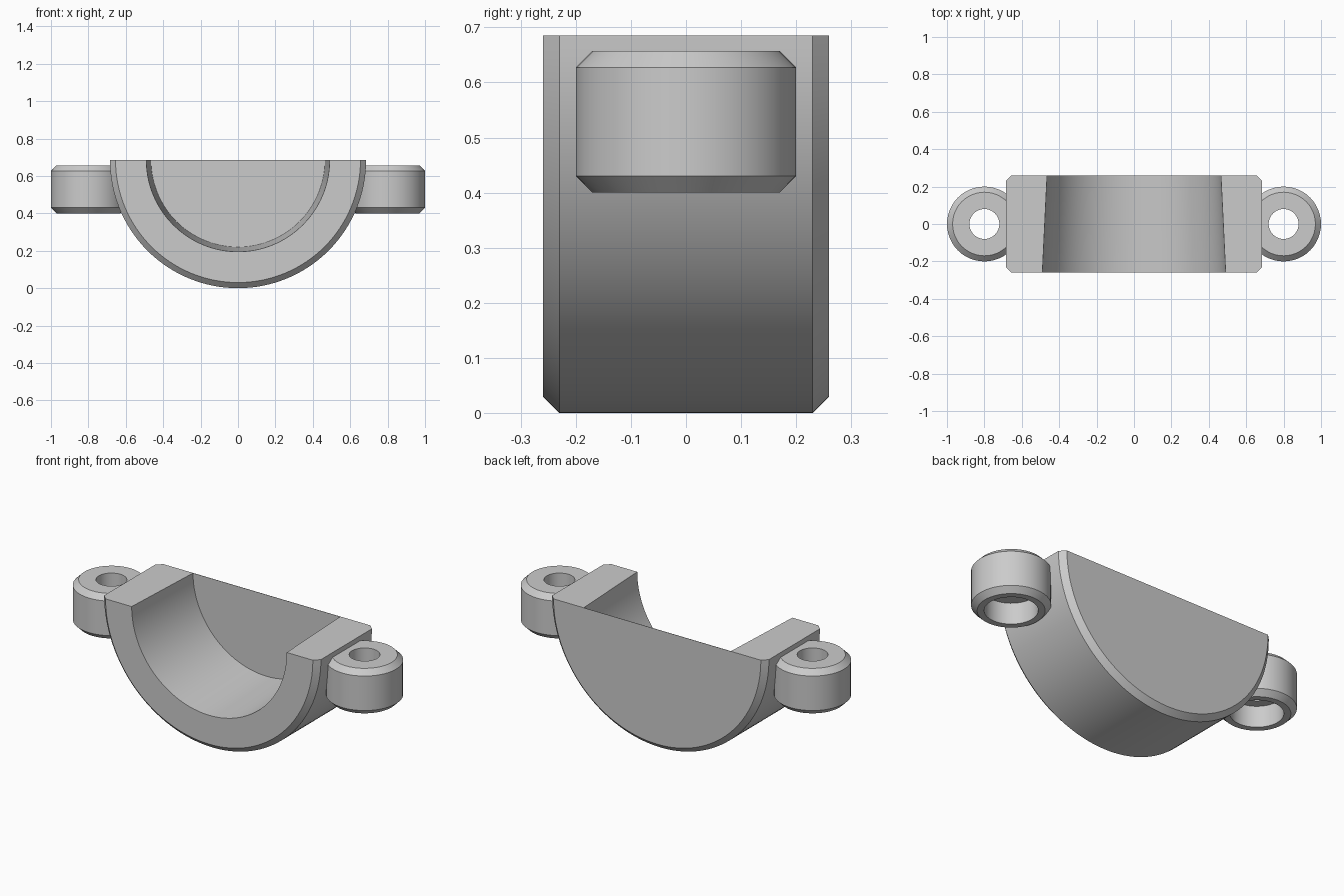
import bpy, bmesh, math
from mathutils import Matrix

if "Cube" in bpy.data.objects:
    bpy.data.objects.remove(bpy.data.objects["Cube"])

grey = bpy.data.materials.new("plain grey")
grey.use_nodes = True
COLOUR = (0.6, 0.6, 0.6, 1)
grey.diffuse_color = COLOUR
grey.node_tree.nodes["Principled BSDF"].inputs["Base Color"].default_value = COLOUR


def lathe(name, profile, start, sweep, steps, matrix):
    """Revolve a closed (radius, height) profile around local z; cap partial sweeps."""
    bm = bmesh.new()
    full = abs(sweep - math.tau) < 1e-6
    rings = []
    for i in range(steps if full else steps + 1):
        a = start + sweep * i / steps
        rings.append([bm.verts.new((r * math.cos(a), r * math.sin(a), h)) for r, h in profile])
    n = len(profile)
    for i in range(steps):
        a, b = rings[i], rings[(i + 1) % len(rings)]
        for j in range(n):
            k = (j + 1) % n
            if profile[j][0] == 0 and profile[k][0] == 0:
                continue
            bm.faces.new((a[j], a[k], b[k], b[j]))
    if not full:
        bm.faces.new(rings[0])
        bm.faces.new(rings[-1])
    bmesh.ops.remove_doubles(bm, verts=bm.verts, dist=1e-5)
    bmesh.ops.recalc_face_normals(bm, faces=bm.faces)
    bm.transform(matrix)
    mesh = bpy.data.meshes.new(name)
    bm.to_mesh(mesh)
    bm.free()
    mesh.materials.append(grey)
    ob = bpy.data.objects.new(name, mesh)
    bpy.context.collection.objects.link(ob)
    bpy.ops.object.select_all(action='DESELECT')
    ob.select_set(True)
    bpy.context.view_layer.objects.active = ob
    bpy.ops.object.shade_smooth_by_angle(angle=math.radians(30))
    return ob


# Half-round housing: chamfered rims, tapered pocket, paper-thin back wall
R, HALF, CH = 0.685, 0.26, 0.03
housing = [(0, HALF), (R - CH, HALF), (R, HALF - CH), (R, CH - HALF), (R - CH, -HALF),
           (0.49, -HALF), (0.465, HALF - 0.002), (0, HALF - 0.002)]
# Local z becomes +y, local y becomes -z
to_y = Matrix.Translation((0, 0, R)) @ Matrix.Rotation(-math.pi / 2, 4, 'X')
lathe("half_round_housing", housing, 0, math.pi, 64, to_y)

# Screw lugs: chamfered bosses with a through hole and a wider recess below
LOW, HIGH = 0.40, 0.657
lug = [(0.08, HIGH), (0.2 - CH, HIGH), (0.2, HIGH - CH), (0.2, LOW + CH), (0.2 - CH, LOW),
       (0.135, LOW), (0.135, LOW + 0.12), (0.08, LOW + 0.12)]
for side, x in (("left", 0.8), ("right", -0.8)):
    lathe(side + "_screw_lug", lug, 0, math.tau, 48, Matrix.Translation((x, 0, 0)))
